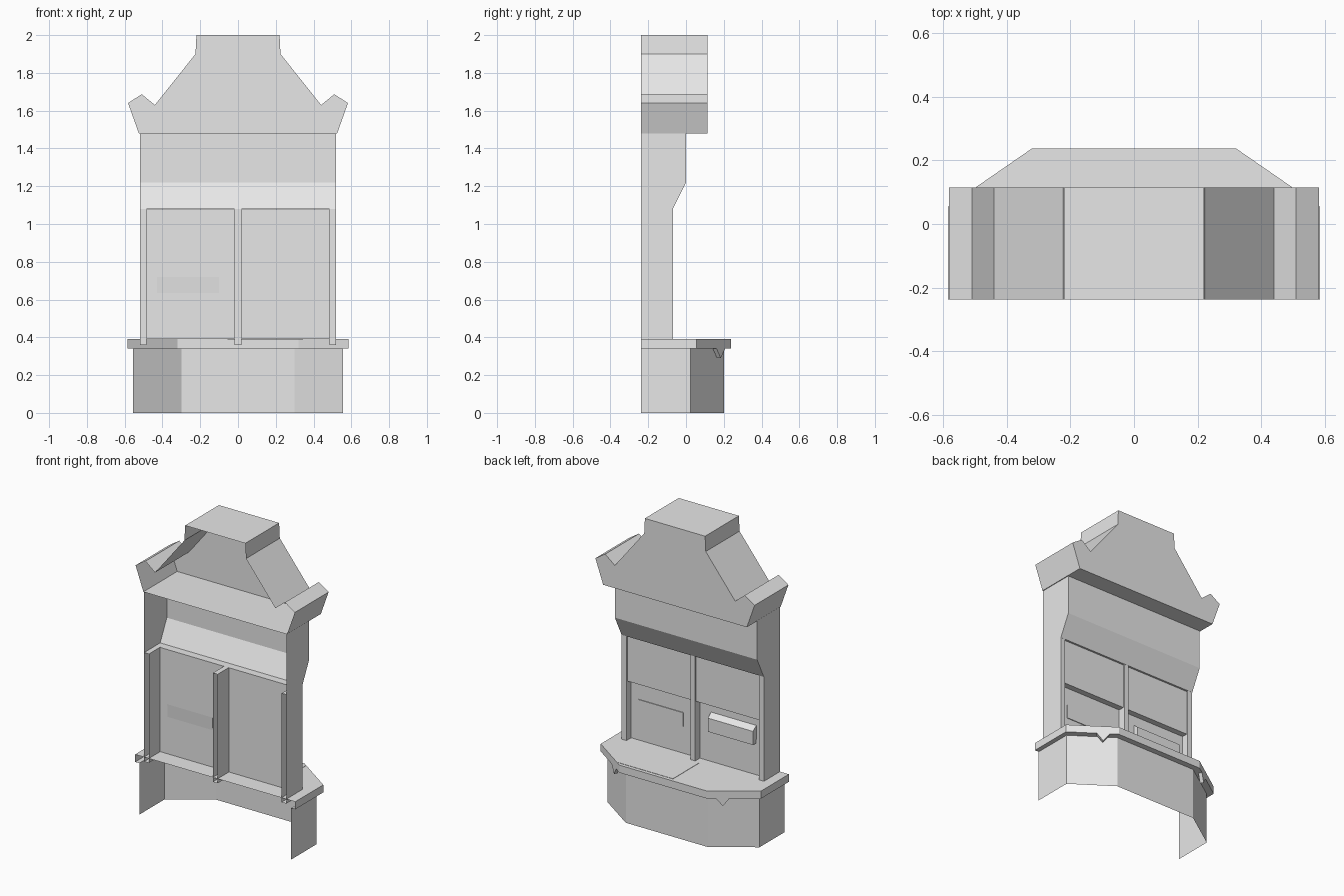
import bpy
import bmesh

cube = bpy.data.objects.get("Cube")
if cube:
    bpy.data.objects.remove(cube, do_unlink=True)

grey = bpy.data.materials.new("plain_grey")
grey.use_nodes = True
grey.diffuse_color = (0.8, 0.8, 0.8, 1)
grey.node_tree.nodes["Principled BSDF"].inputs["Base Color"].default_value = (0.8, 0.8, 0.8, 1)

BACK = -0.238      # open plane of the shell
GLASS = -0.12      # full-height window panes


def build(name, polygons):
    """Object from flat polygons, sharing the corners they have in common."""
    bm = bmesh.new()
    for poly in polygons:
        bm.faces.new([bm.verts.new(p) for p in poly])
    bmesh.ops.remove_doubles(bm, verts=bm.verts, dist=0.0001)
    bmesh.ops.recalc_face_normals(bm, faces=bm.faces)
    mesh = bpy.data.meshes.new(name)
    bm.to_mesh(mesh)
    bm.free()
    mesh.materials.append(grey)
    obj = bpy.data.objects.new(name, mesh)
    bpy.context.collection.objects.link(obj)
    return obj


def strip(a, b):
    """Quads joining two matching rows of points."""
    return [[a[i], a[i + 1], b[i + 1], b[i]] for i in range(len(a) - 1)]


def box(name, x0, x1, y0, y1, z0, z1, open_back=False):
    ring = [(x0, y0), (x0, y1), (x1, y1), (x1, y0)]
    low = [(x, y, z0) for x, y in ring]
    high = [(x, y, z1) for x, y in ring]
    faces = strip(low, high) + [low, high]
    if not open_back:
        faces.append([low[3], low[0], high[0], high[3]])
    return build(name, faces)


def bay(side, corner_y, front_x, front_y, z):
    """Row of points round a chamfered front, left to right."""
    half = [(side, BACK, z), (side, corner_y, z), (front_x, front_y, z)]
    return [(-x, y, h) for x, y, h in half] + half[::-1]


# Base wall and counter with an overhanging edge
base_low = bay(0.555, 0.025, 0.3, 0.2, 0)
base_high = bay(0.555, 0.025, 0.3, 0.2, 0.34)
build("base_wall", strip(base_low, base_high))
edge_low = bay(0.585, 0.055, 0.32, 0.238, 0.34)
edge_high = bay(0.585, 0.055, 0.32, 0.238, 0.39)
build("counter", strip(base_high, edge_low) + strip(edge_low, edge_high) + [edge_high])

# Thin sheet on the counter
box("counter_sheet", -0.055, 0.345, -0.06, 0.215, 0.389, 0.392)

# Small pointed drops below the chamfered counter edges
for s, label in ((1, "left"), (-1, "right")):
    outer = [(s * 0.365, 0.207, 0.34), (s * 0.43, 0.162, 0.34), (s * 0.398, 0.184, 0.29)]
    inner = [(x - s * 0.012, y - 0.02, z) for x, y, z in outer]
    build(label + "_edge_drop",
          strip(outer + outer[:1], inner + inner[:1]) + [outer, inner])

# Upper body: side walls, fascia and sloped lintel
side = [(BACK, 0.39), (-0.07, 0.39), (-0.07, 1.08), (0, 1.22), (0, 1.48), (BACK, 1.48)]
rows = {s: [(s * 0.52, y, z) for y, z in side] for s in (-1, 1)}
build("side_walls", [rows[-1], rows[1]])
lintel = {s: [(s * 0.52, GLASS, 1.08)] + rows[s][2:5] for s in (-1, 1)}
build("fascia", strip(lintel[-1], lintel[1]))

# Posts, hollow at the back
for label, x in (("right", -0.5025), ("centre", 0), ("left", 0.5025)):
    box(label + "_post", x - 0.0174, x + 0.0174, BACK, -0.071, 0.36, 1.08, open_back=True)

# Window panes and the lowered shutters before them
for s, label in ((1, "left"), (-1, "right")):
    x0, x1 = sorted((s * 0.0175, s * 0.485))
    build(label + "_pane", [[(x0, GLASS, 0.39), (x1, GLASS, 0.39),
                             (x1, GLASS, 1.078), (x0, GLASS, 1.078)]])
    box(label + "_shutter", x0, x1, GLASS + 0.001, -0.08, 0.78, 1.078)

# Sloped shelf in one window, thin plate in the other
shelf = [(-0.125, 0.72), (-0.085, 0.69), (-0.085, 0.6), (-0.118, 0.6)]
ends = [[(x, y, z) for y, z in shelf] for x in (-0.43, -0.1)]
build("window_shelf", strip(ends[0] + ends[0][:1], ends[1] + ends[1][:1]) + ends)
box("window_plate", 0.1, 0.43, GLASS + 0.001, GLASS + 0.006, 0.57, 0.66)

# Roof: flared gable with ears, open at the back
half = [(0.525, 1.48), (0.582, 1.64), (0.51, 1.687), (0.44, 1.63), (0.225, 1.9), (0.22, 2.0)]
outline = half + [(-x, z) for x, z in half[::-1]]
gable = [(x, 0.115, z) for x, z in outline]
rim = [(x, BACK, z) for x, z in outline]
build("roof", strip(gable + gable[:1], rim + rim[:1]) + [gable])
